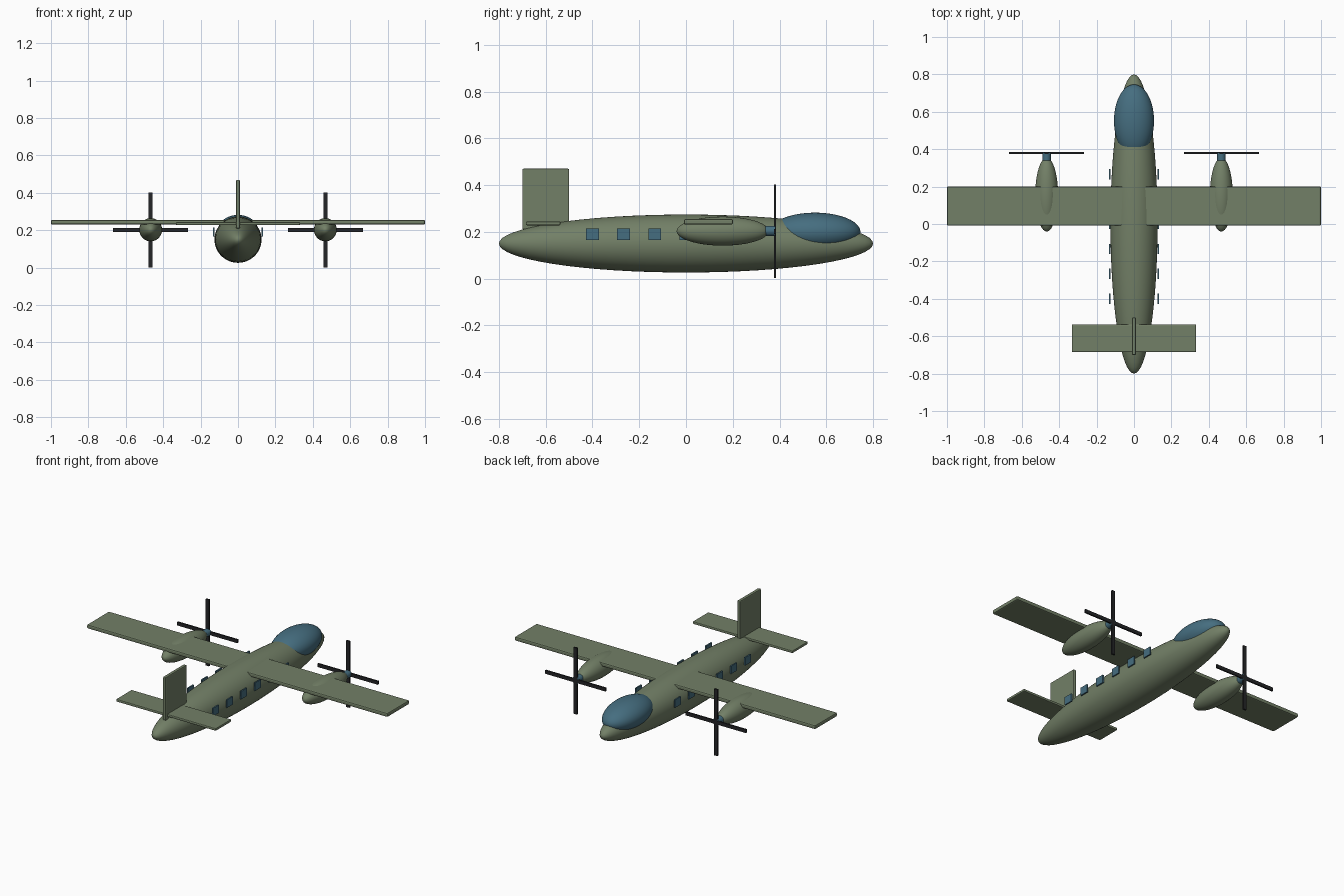
import bpy
import math

if "Cube" in bpy.data.objects:
    bpy.data.objects.remove(bpy.data.objects["Cube"])


def material(name, rgb):
    m = bpy.data.materials.new(name)
    m.diffuse_color = (*rgb, 1)
    m.use_nodes = True
    m.node_tree.nodes["Principled BSDF"].inputs["Base Color"].default_value = m.diffuse_color
    return m


GREEN = material("olive_green", (0.17, 0.215, 0.135))
BLUE = material("glass_blue", (0.06, 0.155, 0.215))
BLACK = material("propeller_black", (0.017, 0.018, 0.02))


def finish(name, mat, smooth=True):
    ob = bpy.context.object
    ob.name = name
    ob.data.materials.append(mat)
    bpy.ops.object.transform_apply(location=False, rotation=True, scale=True)
    if smooth:
        bpy.ops.object.shade_smooth_by_angle(angle=math.radians(40))
    return ob


def ellipsoid(name, center, radii, mat):
    # Sphere with its poles along the flight direction
    bpy.ops.mesh.primitive_uv_sphere_add(
        segments=48, ring_count=32, radius=1, location=center,
        rotation=(math.pi / 2, 0, 0))
    bpy.context.object.scale = (radii[0], radii[2], radii[1])
    return finish(name, mat)


def box(name, center, size, mat, bevel=0):
    bpy.ops.mesh.primitive_cube_add(size=1, location=center)
    bpy.context.object.scale = size
    ob = finish(name, mat, smooth=False)
    if bevel:
        mod = ob.modifiers.new("soft_edges", 'BEVEL')
        mod.width = bevel
        mod.segments = 2
    return ob


# Body and cockpit
ellipsoid("fuselage", (0, 0, 0.15), (0.126, 0.80, 0.124), GREEN)
ellipsoid("cockpit_canopy", (0, 0.552, 0.2), (0.107, 0.194, 0.082), BLUE)

# Flying surfaces
box("main_wing", (0, 0.096, 0.243), (2.0, 0.21, 0.024), GREEN, 0.007)
box("tailplane", (0, -0.611, 0.236), (0.664, 0.148, 0.016), GREEN, 0.005)
box("tail_fin", (0, -0.60, 0.34), (0.02, 0.20, 0.26), GREEN, 0.005)

for side, label in ((-1, "left"), (1, "right")):
    x = side * 0.467
    # Engine with spinner hub
    ellipsoid(f"{label}_engine", (x, 0.157, 0.203), (0.061, 0.197, 0.062), GREEN)
    bpy.ops.mesh.primitive_cylinder_add(
        vertices=24, radius=0.022, depth=0.05, location=(x, 0.357, 0.204),
        rotation=(math.pi / 2, 0, 0))
    finish(f"{label}_propeller_hub", BLUE)

    # Crossed propeller blades
    box(f"{label}_upright_blade", (x, 0.38, 0.202), (0.021, 0.009, 0.4), BLACK)
    box(f"{label}_level_blade", (x, 0.38, 0.202), (0.4, 0.009, 0.021), BLACK)

    # Row of cabin windows
    for i in range(6):
        box(f"{label}_window_{i + 1}", (side * 0.130, -0.4 + i * 0.1333, 0.19),
            (0.008, 0.055, 0.048), BLUE)
